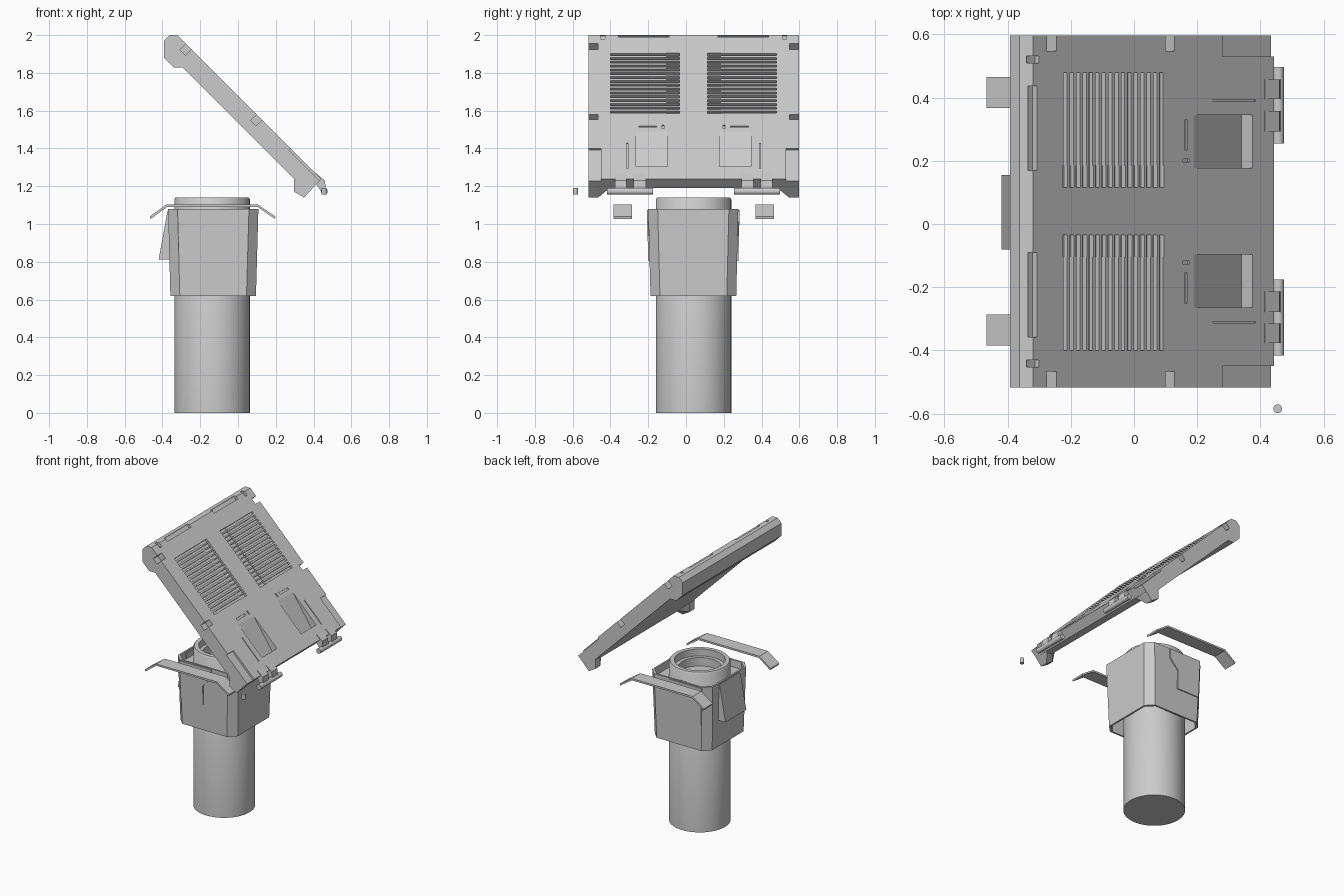
import bpy, bmesh, math

if "Cube" in bpy.data.objects:
    bpy.data.objects.remove(bpy.data.objects["Cube"])

CY = 0.04            # mirror plane of the whole device (y)
PX = -0.137          # post axis (x)
SURF = 1.68          # sloped panel surface: z = SURF - x

grey = bpy.data.materials.new("mid grey")
grey.diffuse_color = (0.6, 0.6, 0.6, 1)
grey.use_nodes = True
grey.node_tree.nodes["Principled BSDF"].inputs["Base Color"].default_value = grey.diffuse_color


def finish(name, bm, smooth=False):
    bmesh.ops.recalc_face_normals(bm, faces=bm.faces)
    me = bpy.data.meshes.new(name)
    bm.to_mesh(me)
    bm.free()
    me.materials.append(grey)
    if smooth:
        for p in me.polygons:
            p.use_smooth = True
        me.set_sharp_from_angle(angle=math.radians(35))
    ob = bpy.data.objects.new(name, me)
    bpy.context.collection.objects.link(ob)
    return ob


def add_loft(bm, rings):
    """Skin a list of equal-length 3D rings and cap both ends."""
    vs = [[bm.verts.new(p) for p in r] for r in rings]
    n = len(vs[0])
    for a, b in zip(vs, vs[1:]):
        for i in range(n):
            j = (i + 1) % n
            bm.faces.new((a[i], a[j], b[j], b[i]))
    bm.faces.new(vs[0])
    bm.faces.new(vs[-1])


def loft(name, rings, smooth=False):
    bm = bmesh.new()
    add_loft(bm, rings)
    return finish(name, bm, smooth)


def xz(pts, y):
    return [(x, y, z) for x, z in pts]


def prism(name, pts, y0, y1):
    return loft(name, [xz(pts, y0), xz(pts, y1)])


def circle(r, z, n=48, x=PX, y=CY):
    return [(x + r * math.cos(2 * math.pi * i / n), y + r * math.sin(2 * math.pi * i / n), z)
            for i in range(n)]


def both(y0, y1):
    """A y range and its mirror image."""
    return [(y0, y1), (2 * CY - y1, 2 * CY - y0)]


def carve(ob, profiles):
    """Cut a list of (xz profile, y0, y1) prisms out of an object."""
    bm = bmesh.new()
    for pts, y0, y1 in profiles:
        add_loft(bm, [xz(pts, y0), xz(pts, y1)])
    cutter = finish("panel_cutter", bm)
    cutter.hide_render = True
    m = ob.modifiers.new("cut", 'BOOLEAN')
    m.operation, m.solver, m.object = 'DIFFERENCE', 'EXACT', cutter
    dg = bpy.context.evaluated_depsgraph_get()
    me = bpy.data.meshes.new_from_object(ob.evaluated_get(dg))
    ob.modifiers.clear()
    ob.data = me
    bpy.data.objects.remove(cutter)


def slot(x0, x1, depth):
    """Profile of a groove cut square into the sloped surface."""
    u, d = 0.012, depth * 0.7071
    return [(x0 + u, SURF - x0 + u), (x1 + u, SURF - x1 + u),
            (x1 - d, SURF - x1 - d), (x0 - d, SURF - x0 - d)]


# Post: tube with a stepped open mouth
loft("post_tube", [circle(.2, 0), circle(.2, 1.13), circle(.193, 1.14), circle(.165, 1.14),
                   circle(.165, 1.09), circle(.14, 1.09), circle(.14, 1.0)], True)


# Collar: tapered chamfered housing around the tube, open underneath
def octagon(z, inset=0.0):
    t = (z - .62) / .46
    x0, x1 = -.358 - .012 * t + inset, .095 + .013 * t - inset
    y0, y1 = -.188 - .012 * t + inset, .266 + .011 * t - inset
    c = .05
    return [(x0 + c, y0, z), (x1 - c, y0, z), (x1, y0 + c, z), (x1, y1 - c, z),
            (x1 - c, y1, z), (x0 + c, y1, z), (x0, y1 - c, z), (x0, y0 + c, z)]


loft("collar_housing", [octagon(.98, .012), octagon(.62, .012), octagon(.62),
                        octagon(1.08), octagon(1.08, .012), octagon(1.03, .012)])

# Stepped clip plates on both sides of the collar
clip = [(-.32, 1.075), (-.068, 1.075), (-.07, 1.01), (-.137, .94), (-.137, .805), (-.312, .805)]
for side, base, slope in (("front", -.188, -.012), ("back", .266, .011)):
    sign = math.copysign(1, slope)
    wall = [[(x, base + slope * (z - .62) / .46 + sign * o, z) for x, z in clip]
            for o in (-.006, .007)]
    loft("clip_plate_" + side, wall)

# Release wedge on the left face
prism("release_wedge", [(-.35, 1.07), (-.373, 1.07), (-.42, .812), (-.35, .812)], -.08, .155)

# Two bent strips beside the collar
strip_top = [(-.467, 1.04), (-.378, 1.104), (.103, 1.104), (.198, 1.04)]
strip = strip_top + [(x * .99, z - .013) for x, z in reversed(strip_top)]
for i, (a, b) in enumerate(both(.367, .465)):
    prism(f"bent_strip_{i + 1}", strip, a, b)

# Sloped panel: one extruded side profile
panel = prism("sloped_panel",
              [(-.392, 1.97), (-.362, 2.0), (-.32, 2.0), (.443, 1.237), (.396, 1.19),
               (.345, 1.19), (-.293, 1.828), (-.34, 1.828), (-.392, 1.88)], -.517, .597)

fine, wide = [], []
# Vent grooves: narrow outer run and a wider inner end
for k in range(16):
    x = -.223 + k * .0203
    for a, b in both(.185, .48):
        fine.append((slot(x, x + .011, .015), a, b))
    for a, b in both(.115, .1851):
        wide.append((slot(x - .001, x + .013, .017), a, b))
# Edge notches, top slots, corner steps and hairline grooves
for x0, x1, d, y0, y1 in ((-.275, -.245, .045, .547, .63), (.10, .128, .045, .547, .63),
                          (-.328, -.307, .02, .17, .437), (-.33, -.30, .02, .51, .532),
                          (.28, .5, .013, .53, .63), (.25, .385, .006, .388, .394),
                          (.16, .17, .007, .235, .33), (.155, .175, .007, .197, .206)):
    for a, b in both(y0, y1):
        fine.append((slot(x0, x1, d), a, b))
# Wedge-shaped finger pockets
pocket = [(.20, SURF - .19 + .01), (.385, SURF - .375 + .01), (.34, SURF - .375 - .035),
          (.19, SURF - .19)]
for a, b in both(.177, .345):
    wide.append((pocket, a, b))
carve(panel, fine)
carve(panel, wide)

# Corner hooks below the panel's lower edge, tapering inward
hook = [(.405, 1.2), (.35, 1.14), (.296, 1.172), (.296, 1.236), (.35, 1.21)]
hook_in = [(.405, 1.2), (.388, 1.184), (.345, 1.188), (.325, 1.208), (.35, 1.21)]
for i, s in enumerate((1, -1)):
    ys = [CY + s * v for v in (.557, .505, .452)]
    loft(f"corner_hook_{i + 1}", [xz(hook, ys[0]), xz(hook, ys[1]), xz(hook_in, ys[2])])

# Hinges: two knuckles and a pin at each side of the lower edge
knuckle = [(.395, 1.24), (.415, 1.268), (.46, 1.23), (.465, 1.18), (.44, 1.172)]
for i, (a, b) in enumerate(both(.395, .457) + both(.293, .358)):
    prism(f"hinge_knuckle_{i + 1}", knuckle, a, b)
for i, (a, b) in enumerate(both(.255, .497)):
    ring = [(.457 + .018 * math.cos(t * math.pi / 8), 1.173 + .018 * math.sin(t * math.pi / 8))
            for t in range(16)]
    loft(f"hinge_pin_{i + 1}", [xz(ring, a), xz(ring, b)], True)

# Loose upright pin beyond the corner
loft("loose_pin", [circle(.014, z, 16, .455, -.585) for z in (1.155, 1.19)], True)
